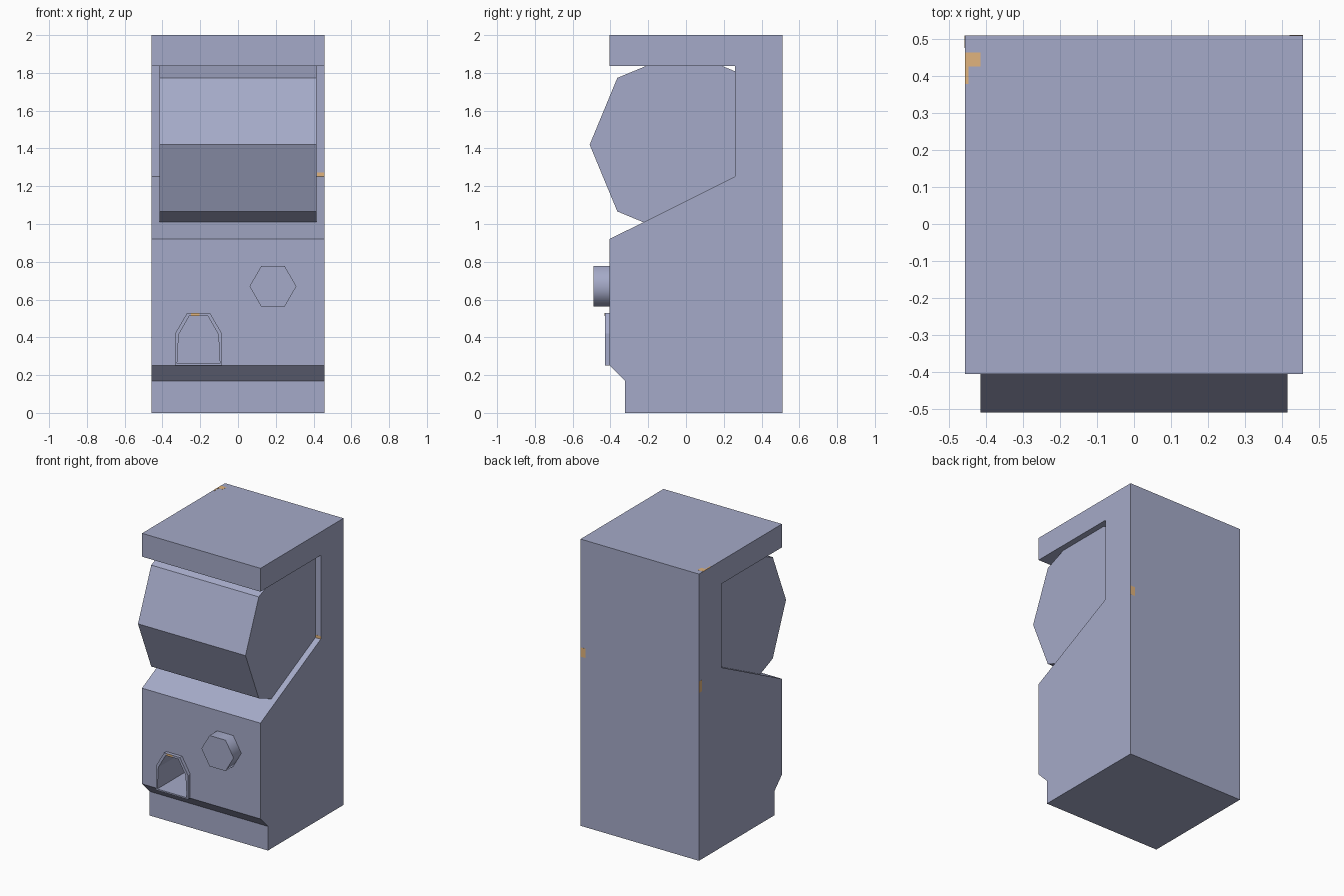
import bpy, bmesh, math

if "Cube" in bpy.data.objects:
    bpy.data.objects.remove(bpy.data.objects["Cube"])

def material(name, rgb):
    m = bpy.data.materials.new(name)
    m.diffuse_color = (*rgb, 1)
    m.use_nodes = True
    m.node_tree.nodes["Principled BSDF"].inputs["Base Color"].default_value = m.diffuse_color
    return m

GREY = material("blue grey", (0.376, 0.402, 0.578))
TAN = material("tan", (0.753, 0.456, 0.205))

def prism(name, profile, axis, lo, hi, mat=GREY):
    """Extrude a profile along x (points are y, z) or y (points are x, z)."""
    bm = bmesh.new()
    def place(a, b, d):
        return (d, a, b) if axis == "x" else (a, d, b)
    rings = [[bm.verts.new(place(a, b, d)) for a, b in profile] for d in (lo, hi)]
    for ring in rings:
        bm.faces.new(ring)
    n = len(profile)
    for i in range(n):
        j = (i + 1) % n
        bm.faces.new((rings[0][i], rings[0][j], rings[1][j], rings[1][i]))
    bmesh.ops.recalc_face_normals(bm, faces=bm.faces)
    mesh = bpy.data.meshes.new(name)
    bm.to_mesh(mesh)
    bm.free()
    mesh.materials.append(mat)
    ob = bpy.data.objects.new(name, mesh)
    bpy.context.collection.objects.link(ob)
    return ob

def cut(ob, cutter):
    mod = ob.modifiers.new("opening", "BOOLEAN")
    mod.operation, mod.solver, mod.object = "DIFFERENCE", "EXACT", cutter
    bpy.context.view_layer.objects.active = ob
    bpy.ops.object.modifier_apply(modifier=mod.name)

def ngon(ca, cb, r, n):
    return [(ca + r * math.cos(math.tau * i / n), cb + r * math.sin(math.tau * i / n))
            for i in range(n)]

# Cabinet: one side profile with roof, window notch, sloped ledge and kick plate
cabinet = prism("cabinet", [
    (0.51, 0), (0.51, 2), (-0.405, 2), (-0.405, 1.837), (0.26, 1.837), (0.26, 1.252),
    (-0.405, 0.92), (-0.405, 0.252), (-0.322, 0.168), (-0.322, 0)], "x", -0.457, 0.457)

# Eight-sided drum set into the notch
prism("drum", ngon(-0.01, 1.42, 0.5, 8), "x", -0.415, 0.415)

# Prize chute: raised arch frame and deep opening
frame = prism("chute_frame", [
    (-0.333, 0.252), (-0.333, 0.42), (-0.27, 0.528), (-0.148, 0.528),
    (-0.085, 0.42), (-0.085, 0.252)], "y", -0.43, -0.40)
opening = prism("chute_cutter", [
    (-0.322, 0.262), (-0.314, 0.415), (-0.258, 0.513), (-0.16, 0.513),
    (-0.104, 0.415), (-0.096, 0.262)], "y", -0.6, -0.05)
opening.hide_render = True
cut(cabinet, opening)
cut(frame, opening)
bpy.data.objects.remove(opening)

# Six-sided turning knob with softly shaded rim and a crisp front
knob = prism("knob", ngon(0.185, 0.67, 0.124, 6), "y", -0.49, -0.40)
for p in knob.data.polygons:
    p.use_smooth = len(p.vertices) == 4
for e in knob.data.edges:
    a, b = (knob.data.vertices[v].co.y for v in e.vertices)
    e.use_edge_sharp = abs(a - b) < 1e-4

# Small tan wear marks, as thin plates (x, y, z ranges)
T = 0.002
marks = [
    ((-0.457, -0.415), (0.425, 0.464), (2 - T, 2 + T / 4)),
    ((-0.457, -0.447), (0.378, 0.425), (2 - T, 2 + T / 4)),
    ((0.42, 0.457), (0.51 - T, 0.51 + T / 4), (1.18, 1.245)),
    ((-0.457 - T / 4, -0.457 + T), (0.475, 0.51), (1.17, 1.25)),
    ((0.418, 0.457), (0.26 - T / 4, 0.26 + T), (1.252, 1.272)),
    ((-0.25, -0.205), (-0.43 - T / 4, -0.43 + T), (0.514, 0.528)),
]
for i, ((x0, x1), (y0, y1), (z0, z1)) in enumerate(marks):
    prism(f"wear_mark_{i + 1}", [(y0, z0), (y1, z0), (y1, z1), (y0, z1)], "x", x0, x1, TAN)
